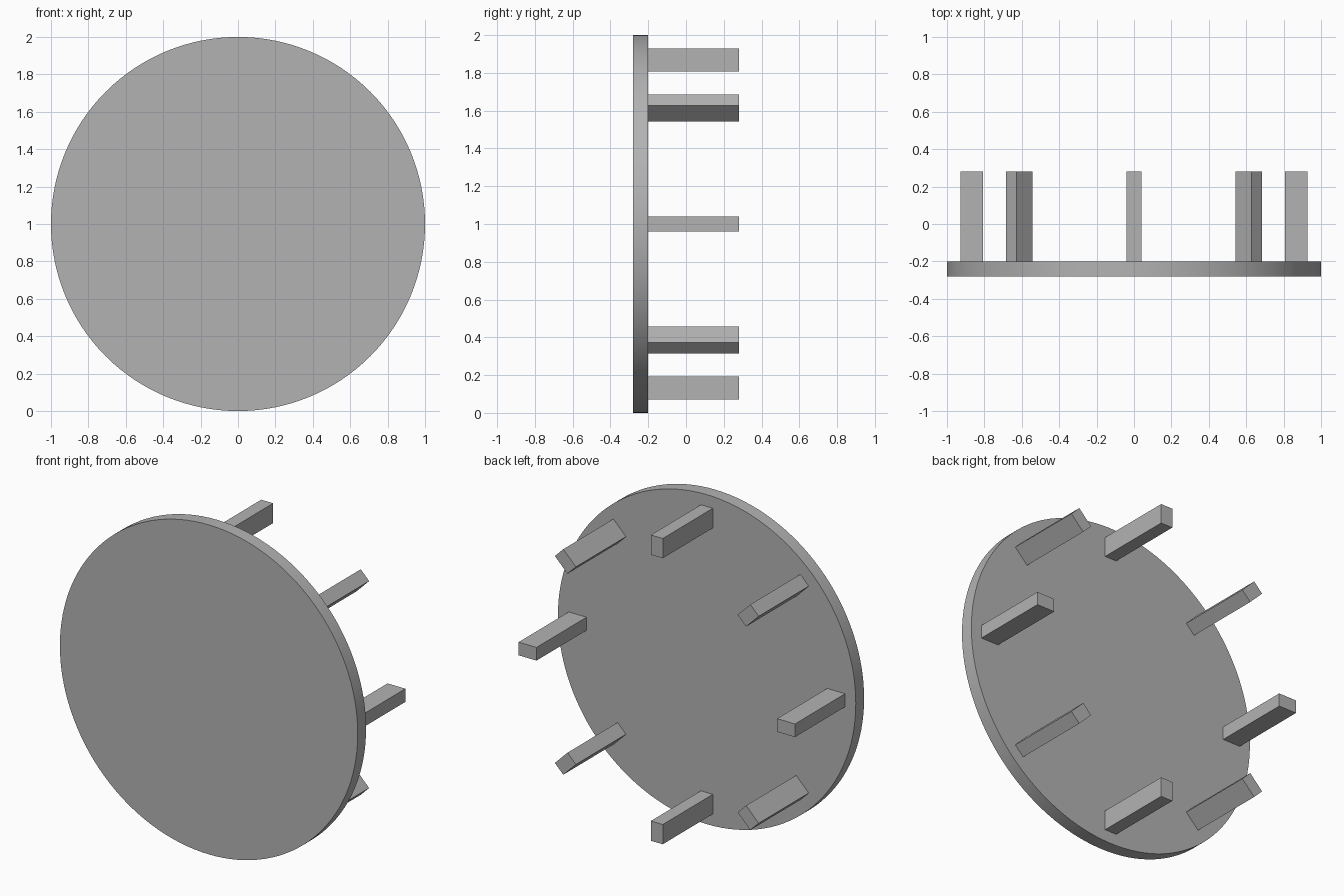
import bpy
from math import pi, sin, cos

cube = bpy.data.objects.get("Cube")
if cube:
    bpy.data.objects.remove(cube)

# Single grey finish
grey = bpy.data.materials.new("plain grey")
grey.use_nodes = True
color = (0.45, 0.45, 0.45, 1)
grey.diffuse_color = color
grey.node_tree.nodes["Principled BSDF"].inputs["Base Color"].default_value = color

FRONT, PLATE_BACK, PEG_END = -0.28, -0.2, 0.28
PEG_COUNT, PEG_RADIUS = 8, 0.868

# Round plate standing upright
bpy.ops.mesh.primitive_cylinder_add(
    vertices=128, radius=1, depth=PLATE_BACK - FRONT,
    location=(0, (FRONT + PLATE_BACK) / 2, 1), rotation=(pi / 2, 0, 0))
plate = bpy.context.object
plate.name = "round_plate"
plate.data.materials.append(grey)
bpy.ops.object.shade_smooth_by_angle(angle=pi / 6)

# Ring of rectangular pegs on the back, long side pointing outward
for i in range(PEG_COUNT):
    a = i * 2 * pi / PEG_COUNT
    bpy.ops.mesh.primitive_cube_add(
        size=1,
        location=(PEG_RADIUS * cos(a), (PLATE_BACK + PEG_END) / 2, 1 + PEG_RADIUS * sin(a)),
        rotation=(0, -a, 0))
    peg = bpy.context.object
    peg.name = f"peg_{i + 1}"
    peg.scale = (0.12, PEG_END - PLATE_BACK, 0.08)
    peg.data.materials.append(grey)
